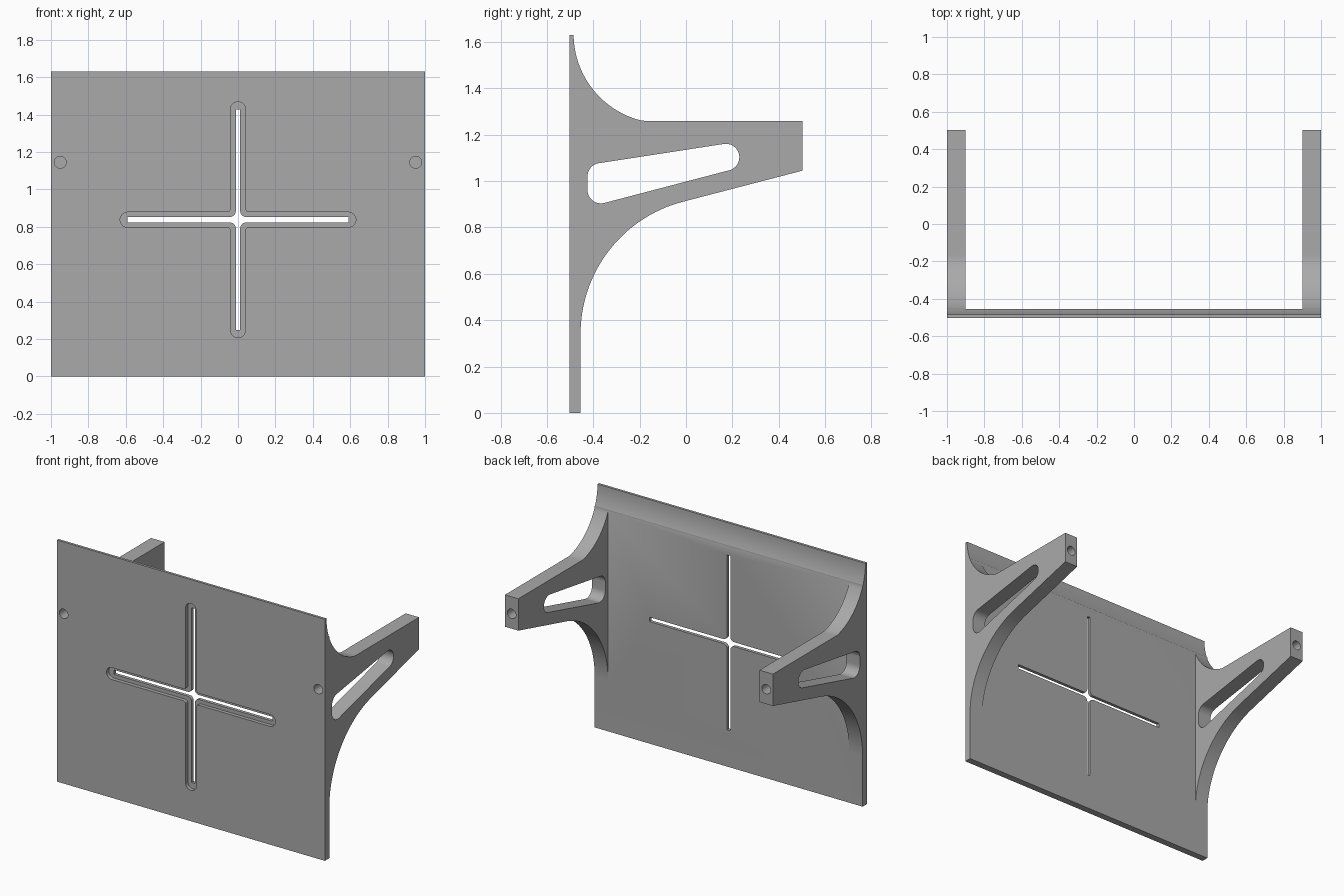
import bpy
import bmesh
from math import sin, cos, radians

if "Cube" in bpy.data.objects:
    bpy.data.objects.remove(bpy.data.objects["Cube"])

grey = bpy.data.materials.new("plain grey")
grey.use_nodes = True
grey.diffuse_color = (0.4, 0.4, 0.4, 1)
grey.node_tree.nodes["Principled BSDF"].inputs["Base Color"].default_value = (0.4, 0.4, 0.4, 1)

FRONT, BACK, END = -0.502, -0.455, 0.502
TOP, ARM_TOP, MID = 1.63, 1.26, 0.838


def arc(cx, cz, r, a0, a1, n=16):
    angles = [radians(a0 + (a1 - a0) * i / n) for i in range(n + 1)]
    return [(cx + r * cos(a), cz + r * sin(a)) for a in angles]


def prism(name, outline, axis, lo, hi):
    """Extrude a closed outline along x (points are y, z) or y (points are x, z)."""
    pts = []
    for p in outline:
        if all((p[0] - q[0]) ** 2 + (p[1] - q[1]) ** 2 > 1e-9 for q in pts):
            pts.append(p)
    bm = bmesh.new()
    verts = [bm.verts.new((lo, a, b) if axis == "x" else (a, lo, b)) for a, b in pts]
    face = bm.faces.new(verts)
    moved = [v for v in bmesh.ops.extrude_face_region(bm, geom=[face])["geom"]
             if isinstance(v, bmesh.types.BMVert)]
    step = (hi - lo, 0, 0) if axis == "x" else (0, hi - lo, 0)
    bmesh.ops.translate(bm, verts=moved, vec=step)
    bmesh.ops.recalc_face_normals(bm, faces=bm.faces)
    mesh = bpy.data.meshes.new(name)
    bm.to_mesh(mesh)
    bm.free()
    mesh.materials.append(grey)
    obj = bpy.data.objects.new(name, mesh)
    bpy.context.collection.objects.link(obj)
    return obj


def combine(target, tool, operation):
    """Apply a boolean and discard the tool."""
    bpy.context.view_layer.objects.active = target
    mod = target.modifiers.new(tool.name, "BOOLEAN")
    mod.operation, mod.solver, mod.object = operation, "EXACT", tool
    bpy.ops.object.modifier_apply(modifier=mod.name)
    bpy.data.objects.remove(tool)


def cross(lx, lz, hx, hz, fillet, rx, rz):
    """Cross outline with rounded tips and filleted inner corners."""
    q = arc(lx - rx, hz - rx, rx, 0, 90, 10)
    q += arc(hx + fillet, hz + fillet, fillet, 270, 180, 8)
    q += arc(hx - rz, lz - rz, rz, 0, 90, 10)
    half = q + [(-x, z) for x, z in reversed(q)]
    full = half + [(x, -z) for x, z in reversed(half)]
    return [(x, z + MID) for x, z in full]


# Curves shared by the panel top and the arms
sweep = arc(-0.1, TOP + 0.005, 0.375 + 0.01, 180, 270, 32)
sweep = [(y, min(z, TOP)) for y, z in sweep]
sweep[-1] = (-0.1, ARM_TOP)
sweep = [(y, max(z, ARM_TOP)) for y, z in sweep]
brace = arc(0.135, 0.34, 0.59, 105, 180, 32)

# Wide panel with a scooped top edge
lip = [(y, z) for y, z in sweep if y < BACK]
panel = prism("wall_panel", [(FRONT, 0), (FRONT, TOP)] + lip + [(BACK, 1.495), (BACK, 0)],
              "x", -1, 1)

# Side arms, each with a tapered window and blind screw holes
arm_outline = [(FRONT, 0), (FRONT, TOP)] + sweep + [(END, ARM_TOP), (END, 1.045)] + brace + [(BACK, 0)]
window = (arc(-0.367, 1.02, 0.058, 180, 99) + arc(0.172, 1.103, 0.058, 99, -75, 24)
          + arc(-0.367, 0.962, 0.058, 285, 180))
for side, name in ((1, "left"), (-1, "right")):
    inner, outer = sorted((side * 0.9, side))
    arm = prism(name + "_arm", arm_outline, "x", inner, outer)
    combine(arm, prism("window_cutter", window, "x", inner - 0.1, outer + 0.1), "DIFFERENCE")
    combine(panel, arm, "UNION")
    hole = arc(side * 0.95, 1.145, 0.032, 0, 360, 32)
    for lo, hi in ((FRONT - 0.1, FRONT + 0.15), (END - 0.15, END + 0.1)):
        combine(panel, prism("hole_cutter", hole, "y", lo, hi), "DIFFERENCE")

# Recessed cross in the front, then a narrow cross right through
recess = cross(0.63, 0.63, 0.04, 0.04, 0.018, 0.04, 0.04)
slot = cross(0.592, 0.59, 0.012, 0.015, 0.03, 0.003, 0.003)
combine(panel, prism("recess_cutter", recess, "y", FRONT - 0.1, FRONT + 0.025), "DIFFERENCE")
combine(panel, prism("slot_cutter", slot, "y", FRONT - 0.1, BACK + 0.1), "DIFFERENCE")

# Smooth curves, sharp edges
panel.name = "wall_panel_with_arms"
bpy.ops.object.select_all(action="DESELECT")
panel.select_set(True)
bpy.context.view_layer.objects.active = panel
bpy.ops.object.shade_smooth_by_angle(angle=radians(25))
